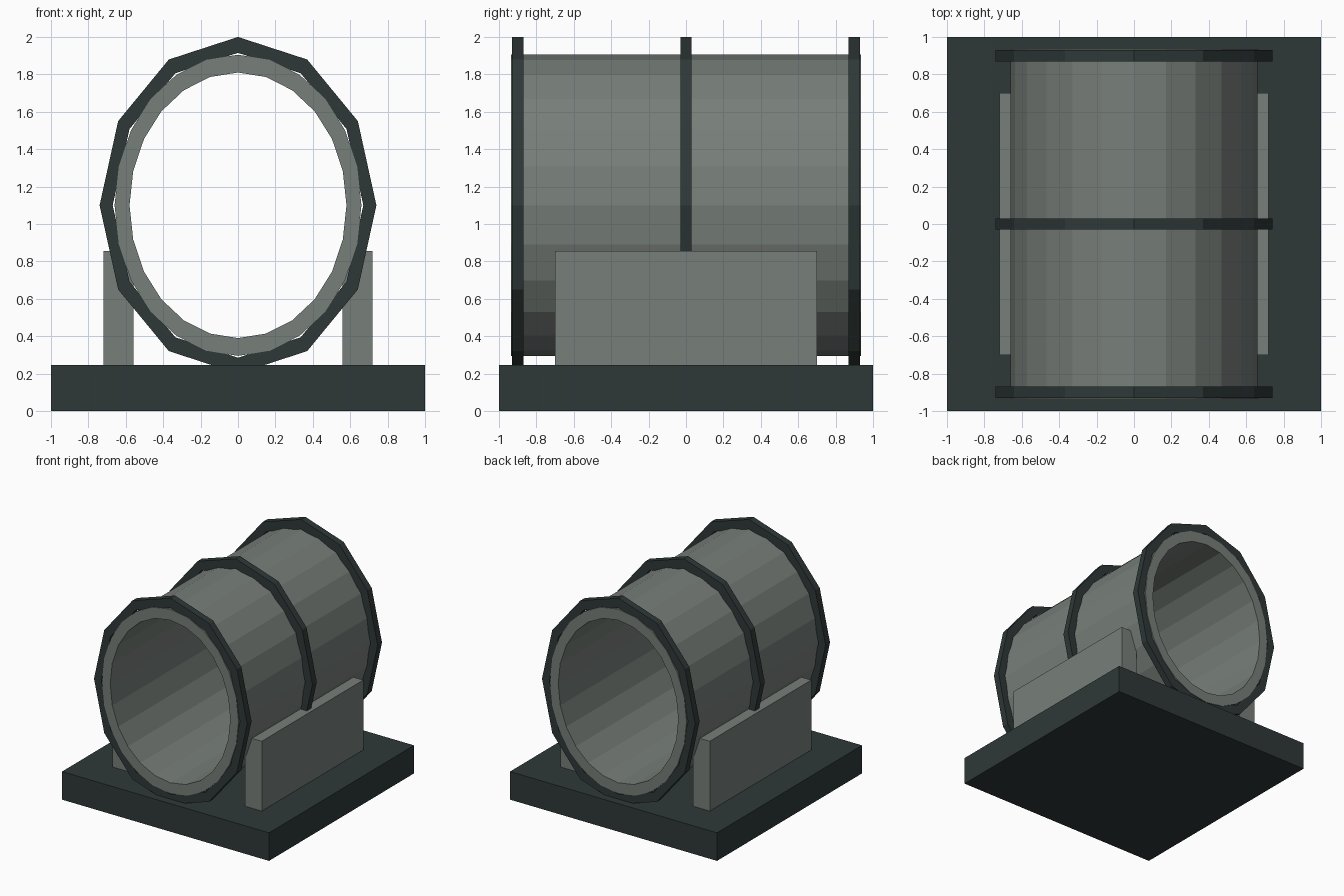
import bpy, bmesh, math

if "Cube" in bpy.data.objects:
    bpy.data.objects.remove(bpy.data.objects["Cube"])


def material(name, color):
    m = bpy.data.materials.new(name)
    m.diffuse_color = (*color, 1)
    m.use_nodes = True
    m.node_tree.nodes["Principled BSDF"].inputs["Base Color"].default_value = m.diffuse_color
    return m


GREY = material("stone grey", (0.185, 0.21, 0.193))
DARK = material("dark slate", (0.028, 0.040, 0.039))
CENTRE_Z = 1.1


def finish(name, bm, mat):
    bmesh.ops.recalc_face_normals(bm, faces=bm.faces[:])
    me = bpy.data.meshes.new(name)
    bm.to_mesh(me)
    bm.free()
    me.materials.append(mat)
    ob = bpy.data.objects.new(name, me)
    bpy.context.collection.objects.link(ob)
    return ob


def box(name, x0, x1, y0, y1, z0, z1, mat):
    bm = bmesh.new()
    bmesh.ops.create_cube(bm, size=1)
    for v in bm.verts:
        v.co = ((x0 + x1) / 2 + v.co.x * (x1 - x0),
                (y0 + y1) / 2 + v.co.y * (y1 - y0),
                (z0 + z1) / 2 + v.co.z * (z1 - z0))
    return finish(name, bm, mat)


def oval_ring(name, sides, outer, inner, y0, y1, mat):
    """Hollow elliptical ring running along y, with a vertex at the top."""
    bm = bmesh.new()
    section = [(outer, y0), (outer, y1), (inner, y1), (inner, y0)]
    loops = []
    for i in range(sides):
        a = 2 * math.pi * i / sides
        loops.append([bm.verts.new((r[0] * math.sin(a), y, CENTRE_Z + r[1] * math.cos(a)))
                      for r, y in section])
    for i in range(sides):
        p, q = loops[i], loops[(i + 1) % sides]
        for k in range(4):
            n = (k + 1) % 4
            bm.faces.new((p[k], p[n], q[n], q[k]))
    return finish(name, bm, mat)


# Square base slab
box("base", -1, 1, -1, 1, 0, 0.245, DARK)

# Hollow oval tube
oval_ring("tube", 24, (0.66, 0.805), (0.58, 0.71), -0.935, 0.935, GREY)

# Three coarse bands around the tube
for label, y in (("front", -0.9), ("middle", 0), ("back", 0.9)):
    oval_ring(label + "_band", 12, (0.74, 0.9), (0.67, 0.815), y - 0.03, y + 0.03, DARK)

# Side supports
box("right_support", 0.56, 0.72, -0.7, 0.7, 0.24, 0.855, GREY)
box("left_support", -0.72, -0.56, -0.7, 0.7, 0.24, 0.855, GREY)
